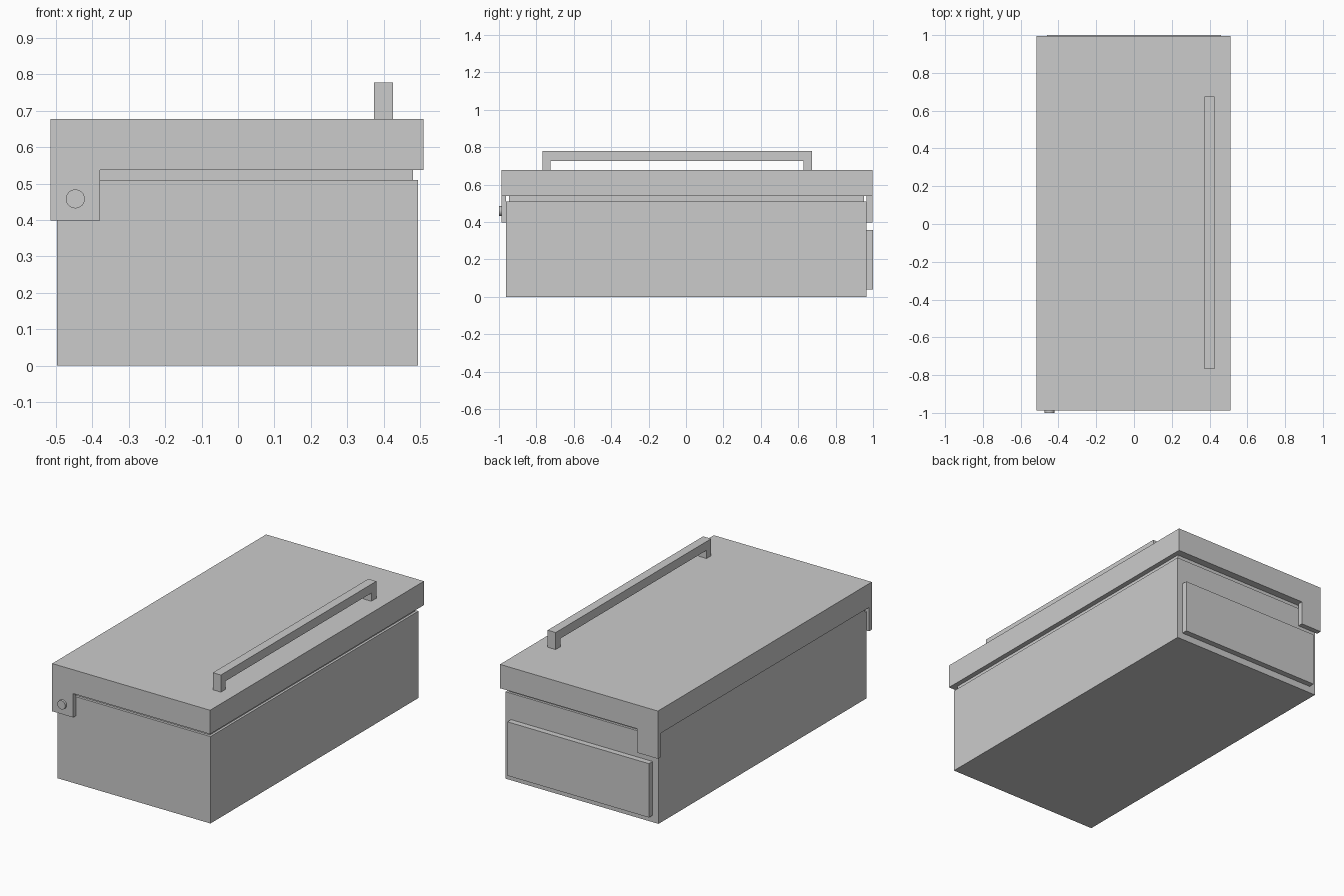
import bpy, bmesh
from mathutils import Vector

if "Cube" in bpy.data.objects:
    bpy.data.objects.remove(bpy.data.objects["Cube"])


def finish(bm, name):
    bmesh.ops.recalc_face_normals(bm, faces=bm.faces)
    mesh = bpy.data.meshes.new(name)
    bm.to_mesh(mesh)
    bm.free()
    obj = bpy.data.objects.new(name, mesh)
    bpy.context.collection.objects.link(obj)
    return obj


def box_bm(x, y, z):
    bm = bmesh.new()
    bmesh.ops.create_cube(bm, size=1)
    for v in bm.verts:
        v.co = Vector([r[0] if c < 0 else r[1] for c, r in zip(v.co, (x, y, z))])
    return bm


def box(name, x, y, z):
    return finish(box_bm(x, y, z), name)


def extrude_profile(name, pts, x0, x1):
    """Extrude a (y, z) outline along x."""
    bm = bmesh.new()
    face = bm.faces.new([bm.verts.new((x0, y, z)) for y, z in pts])
    ext = bmesh.ops.extrude_face_region(bm, geom=[face], use_keep_orig=True)
    moved = [g for g in ext["geom"] if isinstance(g, bmesh.types.BMVert)]
    bmesh.ops.translate(bm, verts=moved, vec=(x1 - x0, 0, 0))
    return finish(bm, name)


# Body, recessed neck under the lid, raised panel on the back
box("body", (-0.498, 0.495), (-0.962, 0.966), (0, 0.51))
box("neck", (-0.498, 0.481), (-0.947, 0.952), (0.51, 0.538))
box("back_panel", (-0.46, 0.46), (0.966, 1.0), (0.04, 0.356))

# Lid slab with two hinge ears pulled down at the left corners
front, back, ear_x = -0.987, 0.996, -0.379
bm = box_bm((-0.515, 0.51), (front, back), (0.538, 0.678))
for co, no in (((ear_x, 0, 0), (1, 0, 0)),
               ((0, -0.962, 0), (0, 1, 0)),
               ((0, 0.966, 0), (0, 1, 0))):
    bmesh.ops.bisect_plane(bm, geom=bm.verts[:] + bm.edges[:] + bm.faces[:],
                           plane_co=co, plane_no=no)
ears = []
for f in bm.faces:
    c = f.calc_center_median()
    if c.z < 0.54 and c.x < ear_x and (c.y < -0.962 or c.y > 0.966):
        ears.append(f)
ext = bmesh.ops.extrude_face_region(bm, geom=ears)
bmesh.ops.translate(bm, vec=(0, 0, -0.14),
                    verts=[g for g in ext["geom"] if isinstance(g, bmesh.types.BMVert)])
finish(bm, "lid")

# Hinge pin on the front ear
bpy.ops.mesh.primitive_cylinder_add(vertices=32, radius=0.026, depth=0.03,
                                    location=(-0.447, -0.985, 0.458),
                                    rotation=(1.5707963, 0, 0))
pin = bpy.context.object
pin.name = "hinge_pin"
bpy.ops.object.shade_smooth_by_angle()

# Long bracket handle on the lid
extrude_profile("handle", [(-0.767, 0.678), (-0.767, 0.778), (0.674, 0.778),
                           (0.674, 0.678), (0.628, 0.678), (0.628, 0.726),
                           (-0.725, 0.726), (-0.725, 0.678)], 0.374, 0.426)
